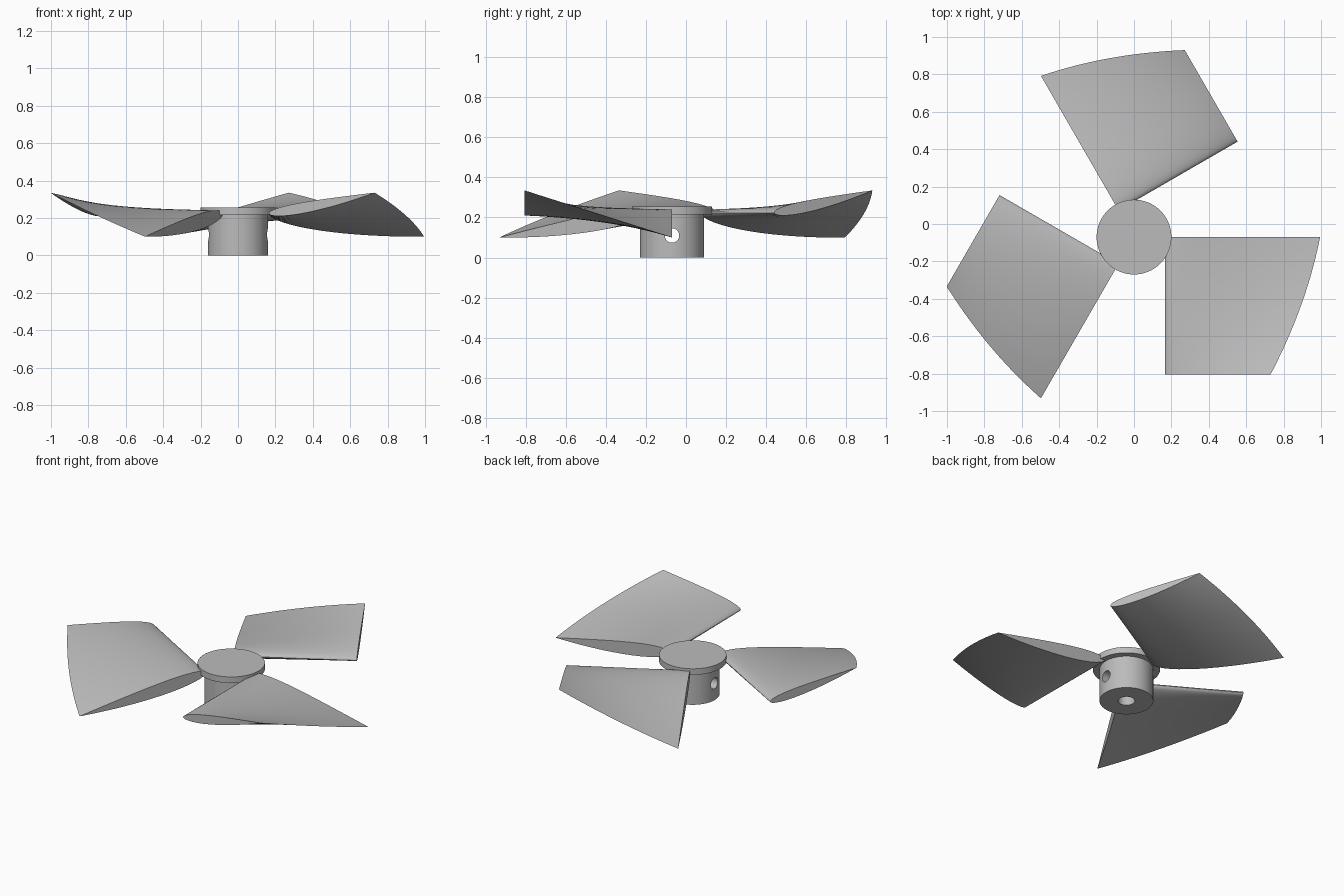
import bpy
import bmesh
import math
from mathutils import Matrix, Vector

cube = bpy.data.objects.get("Cube")
if cube:
    bpy.data.objects.remove(cube, do_unlink=True)

CENTRE = Vector((0, -0.07, 0))

grey = bpy.data.materials.new("plain grey")
grey.use_nodes = True
grey.diffuse_color = (0.5, 0.5, 0.5, 1)
grey.node_tree.nodes["Principled BSDF"].inputs["Base Color"].default_value = (0.5, 0.5, 0.5, 1)


def smooth(obj):
    bpy.ops.object.select_all(action='DESELECT')
    obj.select_set(True)
    bpy.context.view_layer.objects.active = obj
    bpy.ops.object.shade_smooth_by_angle(angle=math.radians(35))


def cylinder(name, radius, low, high, rotation=(0, 0, 0), height=None):
    middle = (low + high) / 2 if height is None else height
    bpy.ops.mesh.primitive_cylinder_add(
        vertices=64, radius=radius, depth=high - low,
        location=CENTRE + Vector((0, 0, middle)), rotation=rotation)
    obj = bpy.context.object
    obj.name = name
    obj.data.materials.append(grey)
    return obj


# Hub with a shaft bore from below and a cross hole
hub = cylinder("hub", 0.16, 0, 0.215)
bore = cylinder("bore_cutter", 0.05, -0.1, 0.19)
cross = cylinder("cross_hole_cutter", 0.036, -0.3, 0.3, (0, math.pi / 2, 0), 0.11)
for cutter in (bore, cross):
    cut = hub.modifiers.new(cutter.name, 'BOOLEAN')
    cut.operation = 'DIFFERENCE'
    cut.solver = 'EXACT'
    cut.object = cutter
    bpy.context.view_layer.objects.active = hub
    bpy.ops.object.modifier_apply(modifier=cut.name)
for cutter in (bore, cross):
    bpy.data.objects.remove(cutter, do_unlink=True)
smooth(hub)

# Cap disc on the hub
cap = cylinder("hub_cap", 0.2, 0.215, 0.255)
smooth(cap)


def half_thickness(u):
    return 0.5 * (0.2969 * math.sqrt(u) - 0.126 * u - 0.3516 * u**2
                  + 0.2843 * u**3 - 0.1036 * u**4)


# Blade: wing section swept along the rounded inner edge, twisting as it goes
STATIONS, STEPS = 20, 20


def blade_section(s):
    lead = Vector((0.165, -0.735 * s, 0.223))
    trail = Vector((0.995 - 0.265 * s + 0.12 * s * (1 - s), lead.y, 0.1 + 0.235 * s))
    chord = trail - lead
    up = Vector((-chord.z, 0, chord.x))
    points = []
    for i in range(2 * STEPS):
        u = (1 - math.cos(math.pi * i / STEPS)) / 2
        side = 1 if i <= STEPS else -1
        camber = -0.04 * u * (1 - u)
        points.append(lead + chord * u + up * (camber + side * half_thickness(u)))
    return points


bm = bmesh.new()
rings = [[bm.verts.new(p) for p in blade_section(k / STATIONS)] for k in range(STATIONS + 1)]
for a, b in zip(rings, rings[1:]):
    for i in range(len(a)):
        j = (i + 1) % len(a)
        bm.faces.new((a[i], a[j], b[j], b[i]))
bm.faces.new(rings[0])
bm.faces.new(rings[-1])
bmesh.ops.recalc_face_normals(bm, faces=bm.faces)
blade_mesh = bpy.data.meshes.new("blade")
bm.to_mesh(blade_mesh)
bm.free()
blade_mesh.materials.append(grey)

# Three blades around the hub
for name, turn in (("left_blade", 0), ("back_blade", 120), ("right_blade", 240)):
    blade = bpy.data.objects.new(name, blade_mesh.copy())
    bpy.context.collection.objects.link(blade)
    blade.matrix_world = Matrix.Translation(CENTRE) @ Matrix.Rotation(math.radians(turn), 4, 'Z')
    smooth(blade)
